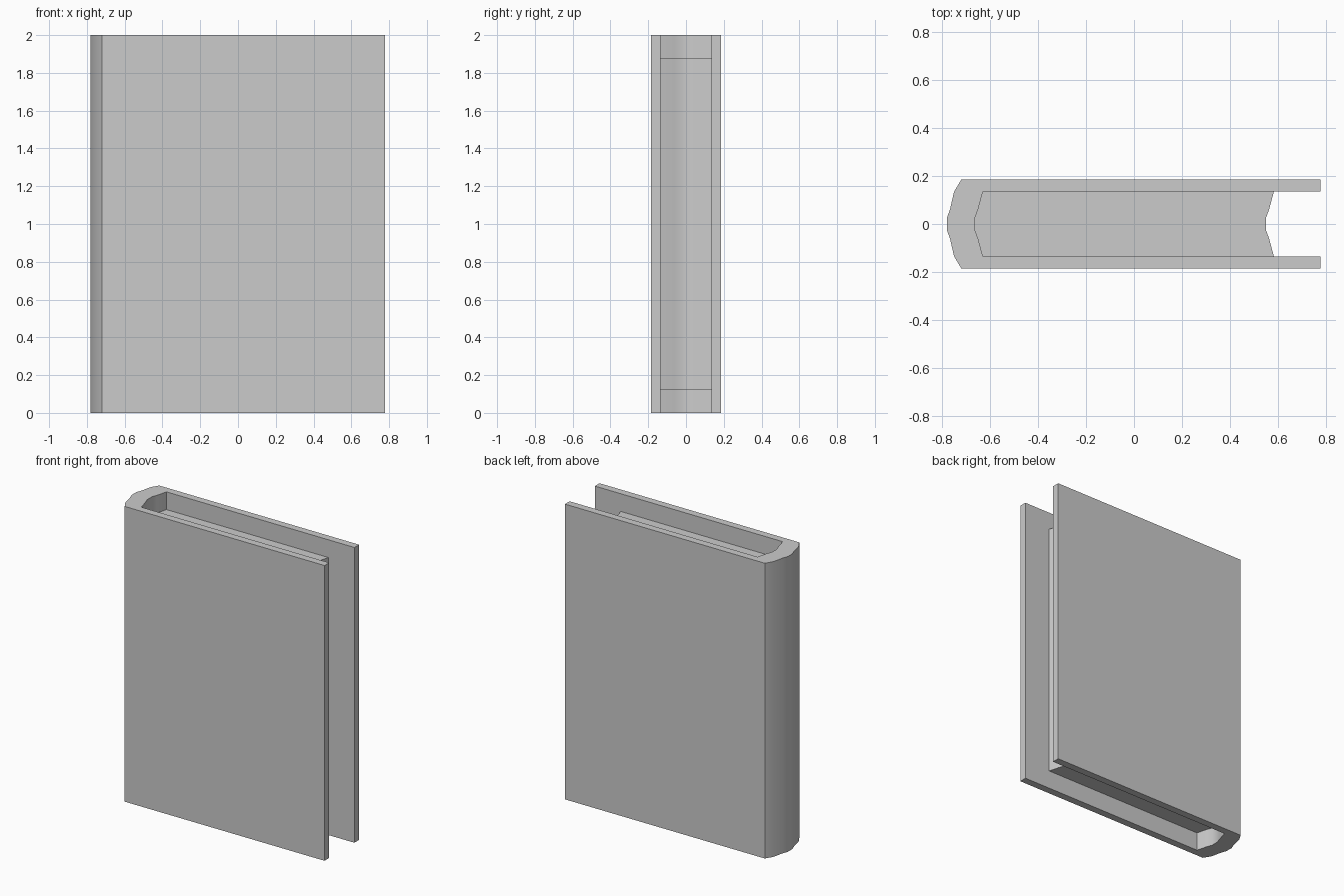
import bpy, bmesh, math

if "Cube" in bpy.data.objects:
    bpy.data.objects.remove(bpy.data.objects["Cube"])


def mirrored(half):
    """Half outline (y > 0) followed by its mirror image across y = 0."""
    return half + [(x, -y) for x, y in reversed(half)]


def extrude_profile(name, outline, z0, z1):
    bm = bmesh.new()
    base = bm.faces.new([bm.verts.new((x, y, z0)) for x, y in outline])
    new = bmesh.ops.extrude_face_region(bm, geom=[base], use_keep_orig=True)["geom"]
    bmesh.ops.translate(bm, vec=(0, 0, z1 - z0),
                        verts=[v for v in new if isinstance(v, bmesh.types.BMVert)])
    bmesh.ops.recalc_face_normals(bm, faces=bm.faces[:])
    mesh = bpy.data.meshes.new(name)
    bm.to_mesh(mesh)
    bm.free()
    obj = bpy.data.objects.new(name, mesh)
    bpy.context.collection.objects.link(obj)
    bpy.ops.object.select_all(action='DESELECT')
    obj.select_set(True)
    bpy.context.view_layer.objects.active = obj
    bpy.ops.object.shade_smooth_by_angle(angle=math.radians(30))
    return obj


# Rounded bow shared by the spine lining and both ends of the page block
END_X, OUTER_Y, INNER_Y = 0.778, 0.185, 0.135
bow = [(-0.63, INNER_Y), (-0.65, 0.06), (-0.663, 0.025)]
fore_edge = [(x + 1.213, y) for x, y in bow]

# Cover: two boards joined by a rounded spine, open at the fore edge
spine = [(-0.72, OUTER_Y), (-0.75, INNER_Y), (-0.767, 0.06), (-0.78, 0.025)]
outer = mirrored([(END_X, OUTER_Y)] + spine)
inner = mirrored([(END_X, INNER_Y)] + bow)
extrude_profile("cover", outer + inner[::-1], 0.0, 2.0)

# Page block: recessed at top, bottom and fore edge
extrude_profile("pages", mirrored(bow) + mirrored(fore_edge)[::-1], 0.125, 1.88)
